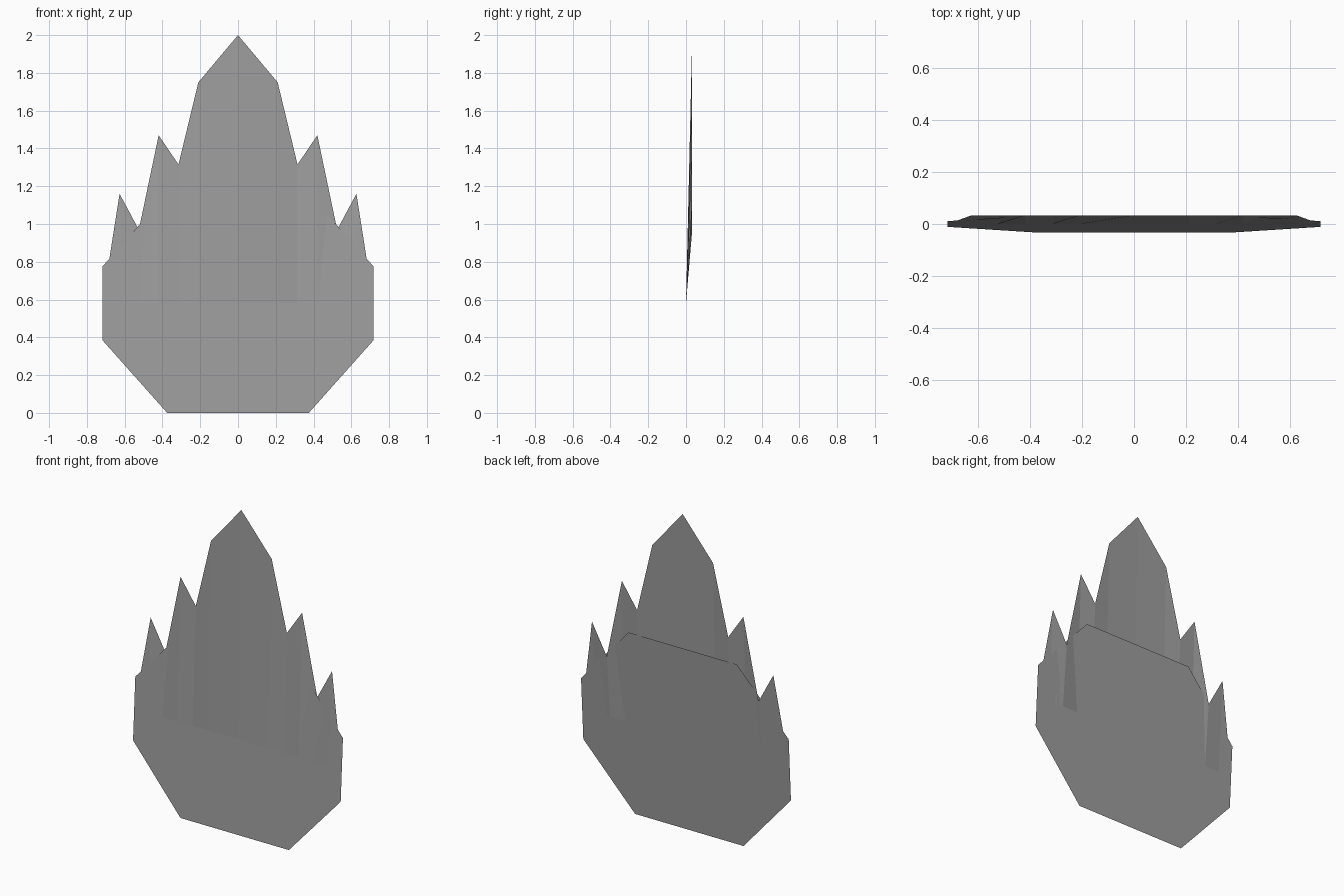
import bpy
import bmesh

cube = bpy.data.objects.get("Cube")
if cube:
    bpy.data.objects.remove(cube, do_unlink=True)

# One plain grey for the whole model
grey = bpy.data.materials.new("plain_grey")
grey.use_nodes = True
colour = (0.34, 0.34, 0.34, 1)
grey.diffuse_color = colour
grey.node_tree.nodes["Principled BSDF"].inputs["Base Color"].default_value = colour

LEAN = 0.033     # depth of the backward lean
MID = 0.58       # height of the fold line
HALF = 0.718     # half width


def add_object(name, bm):
    mesh = bpy.data.meshes.new(name)
    bm.to_mesh(mesh)
    bm.free()
    mesh.materials.append(grey)
    obj = bpy.data.objects.new(name, mesh)
    bpy.context.collection.objects.link(obj)
    return obj


# Base plate: a leaning eight-sided sheet
bm = bmesh.new()
right_half = [(0.375, 0), (HALF, 0.385), (HALF, 2 * MID - 0.385), (0.375, 2 * MID)]
outline = right_half + [(-x, z) for x, z in reversed(right_half)]
bm.faces.new([bm.verts.new((x, LEAN * (z - MID) / MID, z)) for x, z in outline])
add_object("base_plate", bm)

# Spiky fan: columns rise from the fold line of the plate to a jagged rim
bm = bmesh.new()
half_rim = [(0.21, 1.75), (0.315, 1.315), (0.42, 1.47), (0.525, 0.97), (0.627, 1.16)]
rim = [(-x, z) for x, z in reversed(half_rim)] + [(0, 2.0)] + half_rim
feet = [bm.verts.new((x, 0, MID)) for x, z in rim]
tips = [bm.verts.new((x, LEAN, z)) for x, z in rim]
for i in range(len(rim) - 1):
    bm.faces.new((feet[i], feet[i + 1], tips[i + 1], tips[i]))

# Outermost slivers close the fan at the sides of the plate
left_end = bm.verts.new((-HALF, 0, MID))
right_end = bm.verts.new((HALF, 0, MID))
bm.faces.new((left_end, feet[0], tips[0]))
bm.faces.new((feet[-1], right_end, tips[-1]))
add_object("spiky_fan", bm)
